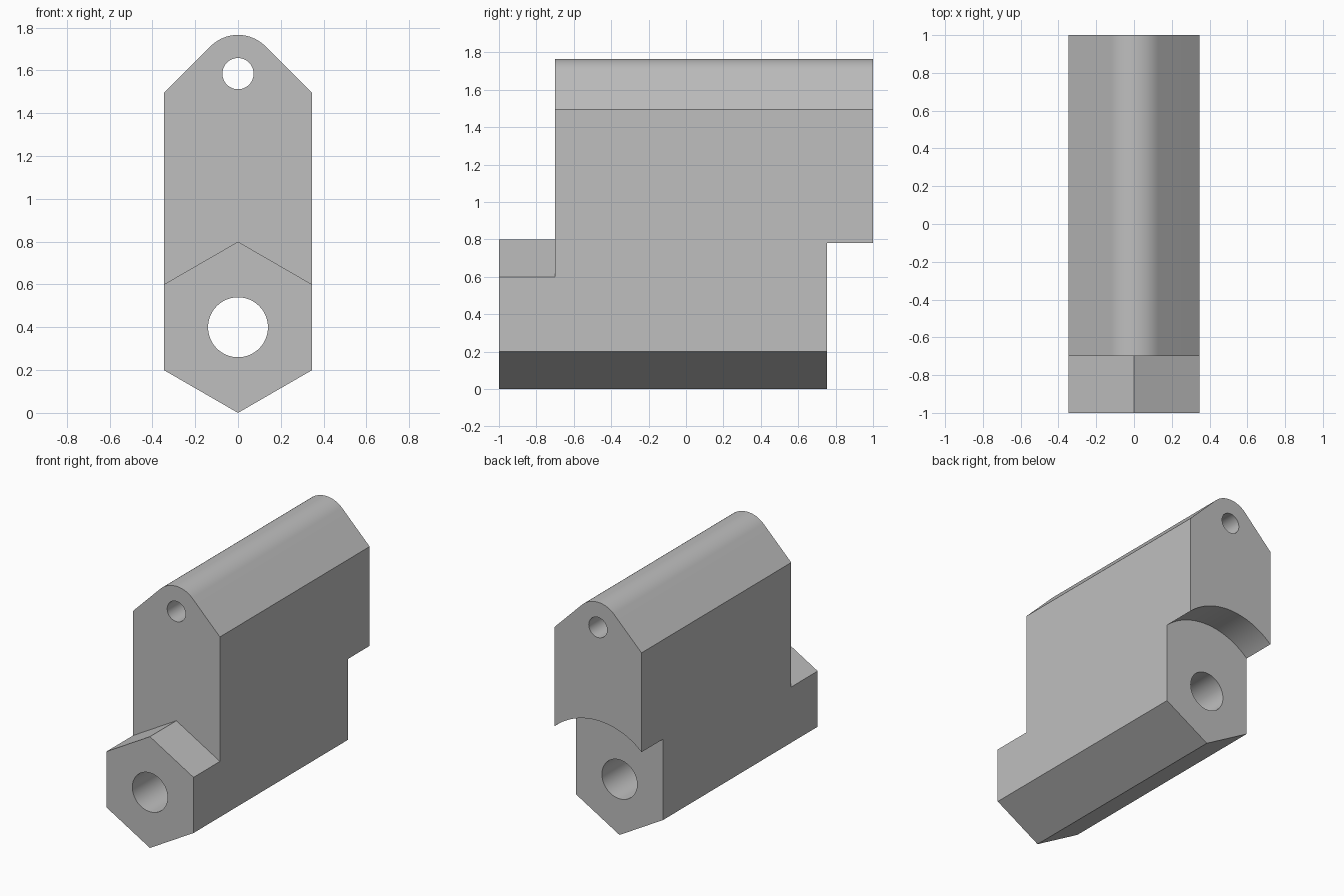
import bpy, bmesh
from math import sin, cos, pi, sqrt, tan, radians

cube = bpy.data.objects.get("Cube")
if cube:
    bpy.data.objects.remove(cube)

# Main dimensions
HEX_R, HEX_Z = 0.4, 0.4
HALF_W = HEX_R * sqrt(3) / 2
TOP_Z, TOP_R = 1.585, 0.181
SHOULDER_Z = TOP_Z + TOP_R * sqrt(2) - HALF_W
FRONT_STEP, BACK_STEP = -0.7, 0.755

grey = bpy.data.materials.new("plain grey")
grey.use_nodes = True
grey.diffuse_color = (0.52, 0.52, 0.52, 1)
grey.node_tree.nodes["Principled BSDF"].inputs["Base Color"].default_value = (0.52, 0.52, 0.52, 1)


def arc(z, r, start, end, steps):
    """Points on an arc in the x-z plane, angles in degrees."""
    angles = [radians(start + (end - start) * i / steps) for i in range(steps + 1)]
    return [(r * cos(a), z + r * sin(a)) for a in angles]


def prism(name, profile, y0, y1):
    """Extrude an x-z profile along y."""
    bm = bmesh.new()
    face = bm.faces.new([bm.verts.new((x, y0, z)) for x, z in profile])
    extruded = bmesh.ops.extrude_face_region(bm, geom=[face])["geom"]
    verts = [g for g in extruded if isinstance(g, bmesh.types.BMVert)]
    bmesh.ops.translate(bm, verts=verts, vec=(0, y1 - y0, 0))
    bmesh.ops.recalc_face_normals(bm, faces=bm.faces)
    mesh = bpy.data.meshes.new(name)
    bm.to_mesh(mesh)
    bm.free()
    mesh.materials.append(grey)
    obj = bpy.data.objects.new(name, mesh)
    bpy.context.collection.objects.link(obj)
    return obj


def cut(target, name, profile, y0, y1):
    """Cut an extruded profile out of the target."""
    cutter = prism(name, profile, y0, y1)
    cutter.hide_render = True
    mod = target.modifiers.new(name, 'BOOLEAN')
    mod.operation = 'DIFFERENCE'
    mod.solver = 'EXACT'
    mod.object = cutter
    bpy.context.view_layer.objects.active = target
    bpy.ops.object.modifier_apply(modifier=name)
    bpy.data.objects.remove(cutter)


# Full-length block: pointed base, straight sides, sloped shoulders, round ridge
profile = [(0, HEX_Z - HEX_R), (HALF_W, HEX_Z - HEX_R / 2), (HALF_W, SHOULDER_Z)]
profile += arc(TOP_Z, TOP_R, 45, 135, 24)
profile += [(-HALF_W, SHOULDER_Z), (-HALF_W, HEX_Z - HEX_R / 2)]
body = prism("hinge_body", profile, -1, 1)

# Front step leaves a hexagonal boss
roof_z = HEX_Z + HEX_R
eave_z = roof_z - 0.6 * tan(pi / 6)
cut(body, "front_step", [(-0.6, eave_z), (0, roof_z), (0.6, eave_z), (0.6, 2), (-0.6, 2)],
    -1.5, FRONT_STEP)

# Curved clearance under the rear overhang
cut(body, "rear_clearance", arc(HEX_Z, 0.515, 0, 357.5, 143), BACK_STEP, 1.5)

# Through holes
cut(body, "main_bore", arc(HEX_Z, 0.14, 0, 354.375, 63), -1.5, 1.5)
cut(body, "upper_bore", arc(TOP_Z, 0.073, 0, 352.5, 47), -1.5, 1.5)

# Smooth curves, sharp edges
bpy.ops.object.select_all(action='DESELECT')
body.select_set(True)
bpy.context.view_layer.objects.active = body
bpy.ops.object.shade_smooth_by_angle(angle=radians(25))
